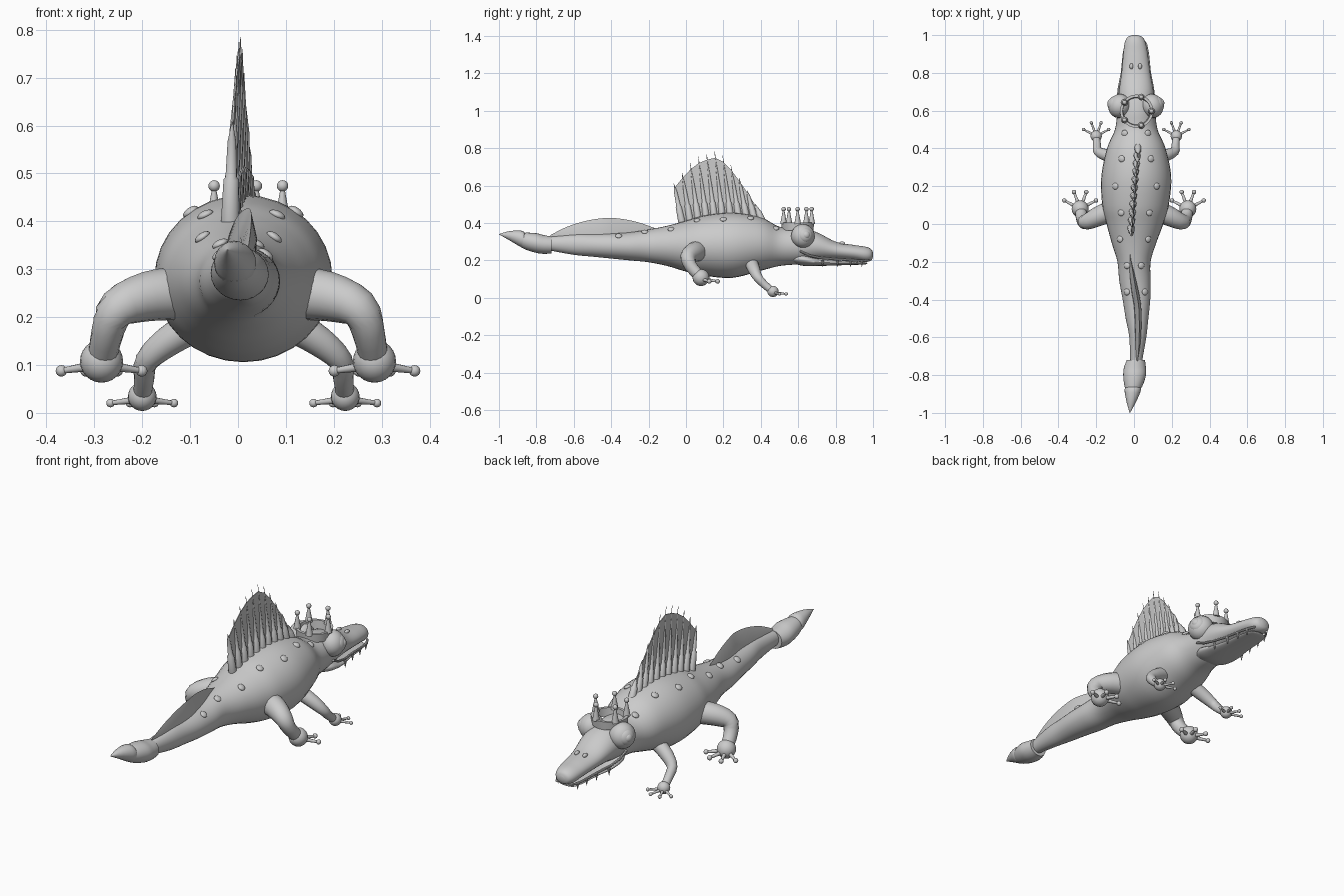
import bpy, bmesh, math
from mathutils import Vector, Matrix

if "Cube" in bpy.data.objects:
    bpy.data.objects.remove(bpy.data.objects["Cube"])

grey = bpy.data.materials.new("plain grey")
grey.diffuse_color = (0.6, 0.6, 0.6, 1)
grey.use_nodes = True
grey.node_tree.nodes["Principled BSDF"].inputs["Base Color"].default_value = grey.diffuse_color


def finish(name, bm, angle=40):
    bmesh.ops.recalc_face_normals(bm, faces=bm.faces)
    me = bpy.data.meshes.new(name)
    bm.to_mesh(me)
    bm.free()
    ob = bpy.data.objects.new(name, me)
    bpy.context.collection.objects.link(ob)
    me.materials.append(grey)
    bpy.ops.object.select_all(action='DESELECT')
    ob.select_set(True)
    bpy.context.view_layer.objects.active = ob
    bpy.ops.object.shade_smooth_by_angle(angle=math.radians(angle))
    return ob


def spline(rows, steps):
    """Catmull-Rom through rows of numbers."""
    out = []
    pts = [Vector(r) for r in rows]
    for i in range(len(pts) - 1):
        a, b, c, d = pts[max(i - 1, 0)], pts[i], pts[i + 1], pts[min(i + 2, len(pts) - 1)]
        for k in range(steps):
            t = k / steps
            out.append(0.5 * (2 * b + (c - a) * t + (2 * a - 5 * b + 4 * c - d) * t * t
                              + (3 * b - a - 3 * c + d) * t ** 3))
    return out + [pts[-1]]


def skin(bm, rings):
    loops = [[bm.verts.new(p) for p in r] for r in rings]
    n = len(loops[0])
    for a, b in zip(loops, loops[1:]):
        for j in range(n):
            bm.faces.new((a[j], a[(j + 1) % n], b[(j + 1) % n], b[j]))
    bm.faces.new(loops[0])
    bm.faces.new(loops[-1])


def loft(name, rows, steps=5, n=32):
    """Rows: y, centre x, half width, bottom z, top z."""
    bm = bmesh.new()
    skin(bm, [[(x + w * math.cos(math.tau * j / n), y,
                (lo + hi) / 2 + (hi - lo) / 2 * math.sin(math.tau * j / n)) for j in range(n)]
              for y, x, w, lo, hi in (tuple(r) for r in spline([r[:] for r in rows], steps))])
    return finish(name, bm)


def limb(bm, path, n=12):
    """Tube through (point, radius) pairs."""
    pts = [Vector(p) for p, r in path]
    rings = []
    for i, (p, r) in enumerate(path):
        d = pts[min(i + 1, len(pts) - 1)] - pts[max(i - 1, 0)]
        m = d.to_track_quat('Z', 'X').to_matrix()
        rings.append([pts[i] + m @ Vector((r * math.cos(math.tau * j / n),
                                           r * math.sin(math.tau * j / n), 0)) for j in range(n)])
    skin(bm, rings)


def ball(bm, loc, scale, normal=(0, 0, 1), seg=16):
    rot = Vector(normal).to_track_quat('Z', 'X').to_matrix().to_4x4()
    bmesh.ops.create_uvsphere(bm, u_segments=seg, v_segments=seg // 2 + 2, radius=1,
                              matrix=Matrix.Translation(loc) @ rot @ Matrix.Diagonal((*scale, 1)))


# Body with upper jaw
body_rows = [(-.74, .01, .03, .255, .325), (-.6, .02, .045, .23, .34), (-.5, .016, .06, .22, .342),
             (-.4, .013, .073, .21, .345), (-.3, .005, .083, .2, .35), (-.2, 0, .088, .19, .365),
             (-.1, 0, .118, .17, .385), (0, .005, .15, .14, .412), (.1, .008, .176, .118, .44),
             (.25, .012, .185, .107, .455), (.4, .012, .155, .145, .43), (.5, .012, .113, .17, .38),
             (.6, .012, .1, .18, .375), (.7, .012, .092, .2, .35), (.8, .01, .076, .205, .3),
             (.9, .008, .065, .2, .282), (.96, .006, .055, .192, .273), (.99, .005, .038, .2, .26),
             (1, .005, .012, .22, .24)]
loft("body", body_rows)

# Lower jaw
loft("lower_jaw", [(.56, .012, .06, .19, .23), (.62, .012, .092, .172, .24), (.7, .012, .089, .17, .212),
                   (.8, .01, .07, .173, .2), (.9, .008, .06, .176, .194), (.955, .006, .045, .178, .19),
                   (.97, .005, .012, .183, .187)])

# Lips along the mouth line
bm = bmesh.new()
for s in (-1, 1):
    limb(bm, [((.01 + s * w, y, z), .006) for y, w, z in
              ((.61, .1, .25), (.66, .097, .226), (.72, .09, .213), (.8, .074, .206),
               (.9, .064, .2), (.95, .054, .197), (.98, .035, .2))], 8)
finish("lips", bm)

# Teeth
bm = bmesh.new()
for s in (-1, 1):
    for y, w in ((.73, .086), (.81, .071), (.88, .064), (.94, .055)):
        limb(bm, [((.01 + s * w, y, .2), .008), ((.01 + s * w, y, .165), .0008)], 8)
finish("teeth", bm)

# Tail bulb and pointed tip
loft("tail_bulb", [(-.72, .01, .048, .237, .328), (-.76, .005, .058, .235, .335), (-.8, .003, .06, .24, .345),
                   (-.85, -.002, .05, .255, .348), (-.89, -.008, .034, .275, .345)], 4, 24)
loft("tail_tip", [(-.86, -.004, .03, .28, .34), (-.875, -.006, .044, .268, .358),
                  (-.94, -.014, .026, .305, .357), (-1, -.022, .001, .339, .341)], 3, 20)

# Tail fin: lens section that leans sideways
bm = bmesh.new()
fin = spline([(-.16, -.02, .37, .003), (-.26, -.005, .405, .012), (-.36, .012, .424, .018), (-.44, .025, .426, .018),
              (-.54, .028, .41, .016), (-.64, .026, .378, .012), (-.725, .02, .335, .003)], 4)
skin(bm, [[(x, y, top), (x - .005 - t, y, top * .5 + .155), (x - .01 - t, y, .29),
           (x - .01 + t, y, .29), (x - .005 + t, y, top * .5 + .155)] for y, x, top, t in fin])
finish("tail_fin", bm, 50)

# Back sail: spines and web
tips = [.61, .67, .72, .755, .775, .785, .76, .71, .645, .575, .5]
bases, ends = [], []
bm = bmesh.new()
for i, z in enumerate(tips):
    y = -.02 + .0435 * i
    a = Vector((-.016 + .0035 * i, y, .395 + .02 * math.sin(math.pi * i / 10)))
    b = Vector((-.016 + .0035 * i + .004, y - .045, z))
    bases.append(a)
    ends.append(b)
    h = (b - a).length
    limb(bm, [(a.lerp(b, f), r) for f, r in ((0, .02), (min(.095 / h, .6), .016), (min(.1 / h, .65), .012),
                                             (min(.18 / h, .8), .009), (1, .0006))])
finish("sail_spines", bm)
bm = bmesh.new()
skin(bm, [[a + Vector((-.003, 0, 0)), a + Vector((.003, 0, 0)),
           a.lerp(b, .9) + Vector((.002, 0, 0)), a.lerp(b, .9) - Vector((.002, 0, 0))]
          for a, b in zip(bases, ends)])
finish("sail_web", bm, 20)

# Warts in pairs down the back
fine = spline(body_rows, 10)
bm = bmesh.new()
for y, off in ((.48, .062), (.345, .078), (.2, .11), (.06, .075), (-.08, .075), (-.22, .038), (-.36, .048)):
    _, x, w, lo, hi = min(fine, key=lambda r: abs(r[0] - y))
    for s in (-1, 1):
        u, h = s * off / w, (hi - lo) / 2
        v = math.sqrt(1 - u * u)
        ball(bm, (x + s * off, y, (lo + hi) / 2 + h * v), (.018, .018, .009), (u / w, 0, v / h))
finish("warts", bm)

# Nostrils
bm = bmesh.new()
for x in (-.014, .032):
    ball(bm, (x, .835, .291), (.01, .016, .01))
finish("nostrils", bm)

# Eyes with raised iris and pupil
bm, bi = bmesh.new(), bmesh.new()
for s in (-1, 1):
    c, d = Vector((.01 + s * .087, .625, .33)), Vector((s * .9, .35, .12)).normalized()
    ball(bm, c, (.064, .064, .058), d, 24)
    ball(bi, c + d * .033, (.042, .042, .03), d, 20)
    ball(bi, c + d * .05, (.022, .022, .017), d, 16)
finish("eyes", bm)
finish("irises", bi)

# Crown: band and five ball-tipped points
cx, cy = .014, .597
bm = bmesh.new()
rings = [[(cx + r * math.cos(math.tau * j / 40), cy + r * math.sin(math.tau * j / 40), z) for j in range(40)]
         for r, z in ((.07, .36), (.084, .36), (.088, .402), (.074, .402), (.07, .36))]
loops = [[bm.verts.new(p) for p in r] for r in rings[:4]]
for a, b in zip(loops, loops[1:] + loops[:1]):
    for j in range(40):
        bm.faces.new((a[j], a[(j + 1) % 40], b[(j + 1) % 40], b[j]))
finish("crown_band", bm)
bm = bmesh.new()
for k in range(5):
    a = math.tau * k / 5
    x, y = cx + .079 * math.cos(a), cy + .079 * math.sin(a)
    limb(bm, [((x, y, .395), .018), ((x, y, .47), .004)])
    ball(bm, (x, y, .474), (.012, .012, .012))
finish("crown_points", bm)


def leg(name, s, mid, path, r, toe, toe_r):
    """Bent tube, round foot and four ball-tipped toes."""
    bm = bmesh.new()
    limb(bm, [((mid + s * x, y, z), q) for x, y, z, q in (tuple(p) for p in spline(path, 3))], 16)
    x, y, z = path[-1][:3]
    c = Vector((mid + s * x, y, z))
    ball(bm, c, (r, r, r), seg=20)
    for a in (-62, -20, 20, 62):
        t = math.radians(a)
        d = Vector((math.sin(t), math.cos(t), 0))
        p, q = c + d * r * .7, c + d * toe
        p.z, q.z = z - r * .25, z - r * .45
        limb(bm, [(p, toe_r), (p.lerp(q, .6), toe_r * .75), (q, toe_r * .6)], 10)
        ball(bm, q, (toe_r * 1.2,) * 3, seg=12)
    finish(name, bm)


for s, side in ((-1, "left"), (1, "right")):
    leg("rear_leg_" + side, s, 0, [(.12, .07, .25, .056), (.19, .04, .243, .052), (.252, .012, .218, .042),
                                   (.272, .025, .17, .034), (.285, .08, .108, .03)], .045, .095, .01)
    leg("front_leg_" + side, s, .012, [(.1, .35, .185, .036), (.16, .365, .148, .032), (.203, .385, .108, .025),
                                       (.208, .42, .07, .021), (.212, .465, .034, .019)], .03, .075, .0075)
